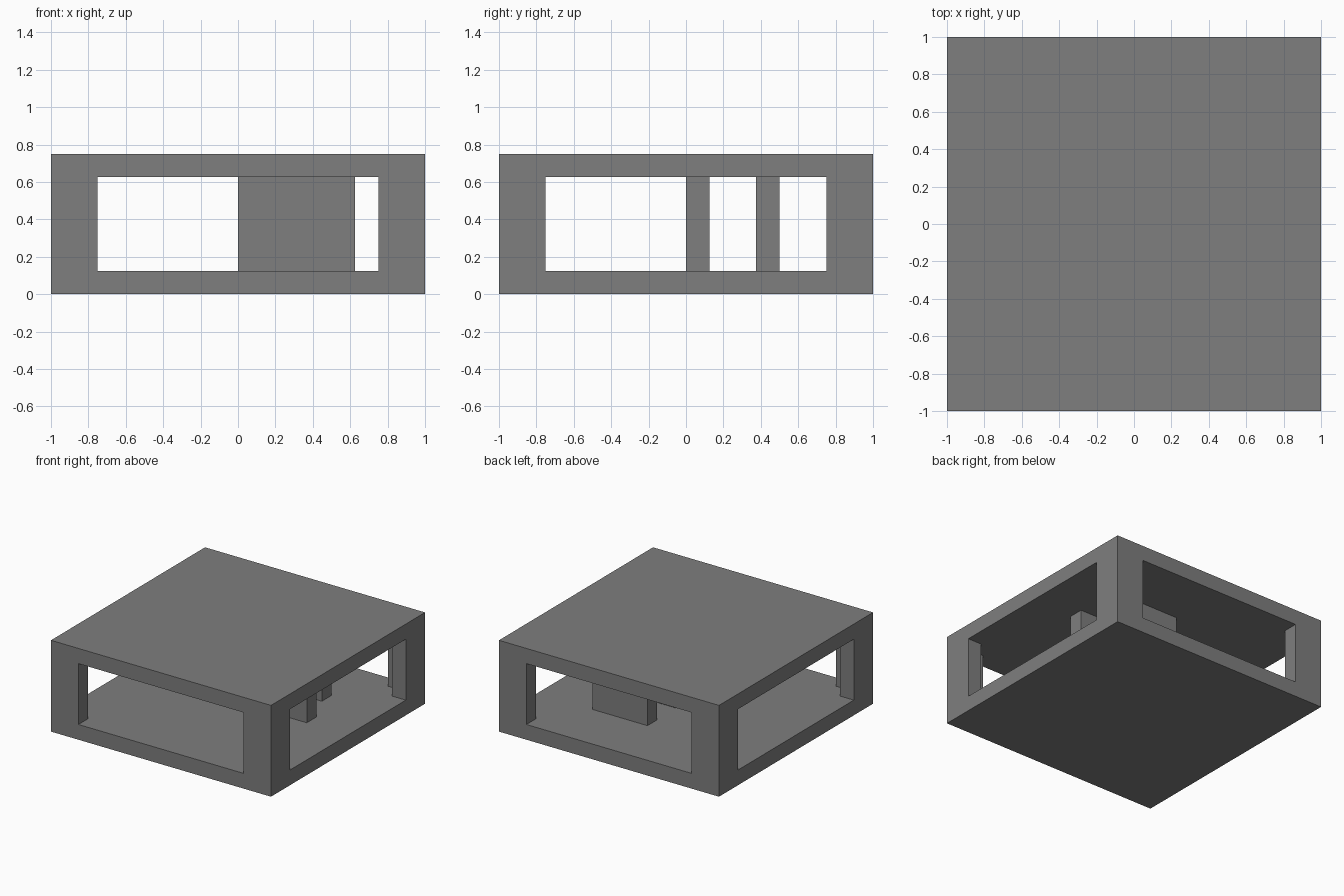
import bpy
import bmesh
from mathutils import Matrix, Vector

if "Cube" in bpy.data.objects:
    bpy.data.objects.remove(bpy.data.objects["Cube"], do_unlink=True)

HEIGHT = 0.75
SLAB = 0.125      # floor, roof and wall thickness
OPENING = 0.75    # half width of the side openings
INNER = 1 - SLAB  # half width of the room

grey = bpy.data.materials.new("mid_grey")
grey.use_nodes = True
grey.diffuse_color = (0.21, 0.21, 0.21, 1)
grey.node_tree.nodes["Principled BSDF"].inputs["Base Color"].default_value = grey.diffuse_color


def extrude_plan(name, points, bottom, top):
    """Extrude a plan outline between two heights."""
    bm = bmesh.new()
    face = bm.faces.new([bm.verts.new((x, y, bottom)) for x, y in points])
    result = bmesh.ops.extrude_face_region(bm, geom=[face])
    verts = [v for v in result["geom"] if isinstance(v, bmesh.types.BMVert)]
    bmesh.ops.translate(bm, verts=verts, vec=(0, 0, top - bottom))
    bmesh.ops.recalc_face_normals(bm, faces=bm.faces)
    mesh = bpy.data.meshes.new(name)
    bm.to_mesh(mesh)
    bm.free()
    mesh.materials.append(grey)
    obj = bpy.data.objects.new(name, mesh)
    bpy.context.collection.objects.link(obj)
    return obj


def rectangle(x0, x1, y0, y1):
    return [(x0, y0), (x1, y0), (x1, y1), (x0, y1)]


# Building shell: one block
shell = extrude_plan("building_shell", rectangle(-1, 1, -1, 1), 0, HEIGHT)

# Cutter: the room plus a wide opening through each side
side = [(INNER, -OPENING), (1.1, -OPENING), (1.1, OPENING), (INNER, OPENING), (INNER, INNER)]
outline = []
for turn in range(4):
    rotation = Matrix(((0, -1), (1, 0)))
    for point in side:
        p = Vector(point)
        for _ in range(turn):
            p = rotation @ p
        outline.append(tuple(p))
cutter = extrude_plan("room_cutter", outline, SLAB, HEIGHT - SLAB)
cutter.hide_render = True

cut = shell.modifiers.new("room", "BOOLEAN")
cut.operation = "DIFFERENCE"
cut.solver = "EXACT"
cut.object = cutter
bpy.context.view_layer.objects.active = shell
bpy.ops.object.modifier_apply(modifier=cut.name)
bpy.data.objects.remove(cutter, do_unlink=True)

# Two parallel partitions between floor and roof
for name, length, y in (("front_partition", 0.625, 0), ("back_partition", 0.5, 0.375)):
    extrude_plan(name, rectangle(0, length, y, y + SLAB), SLAB, HEIGHT - SLAB)
